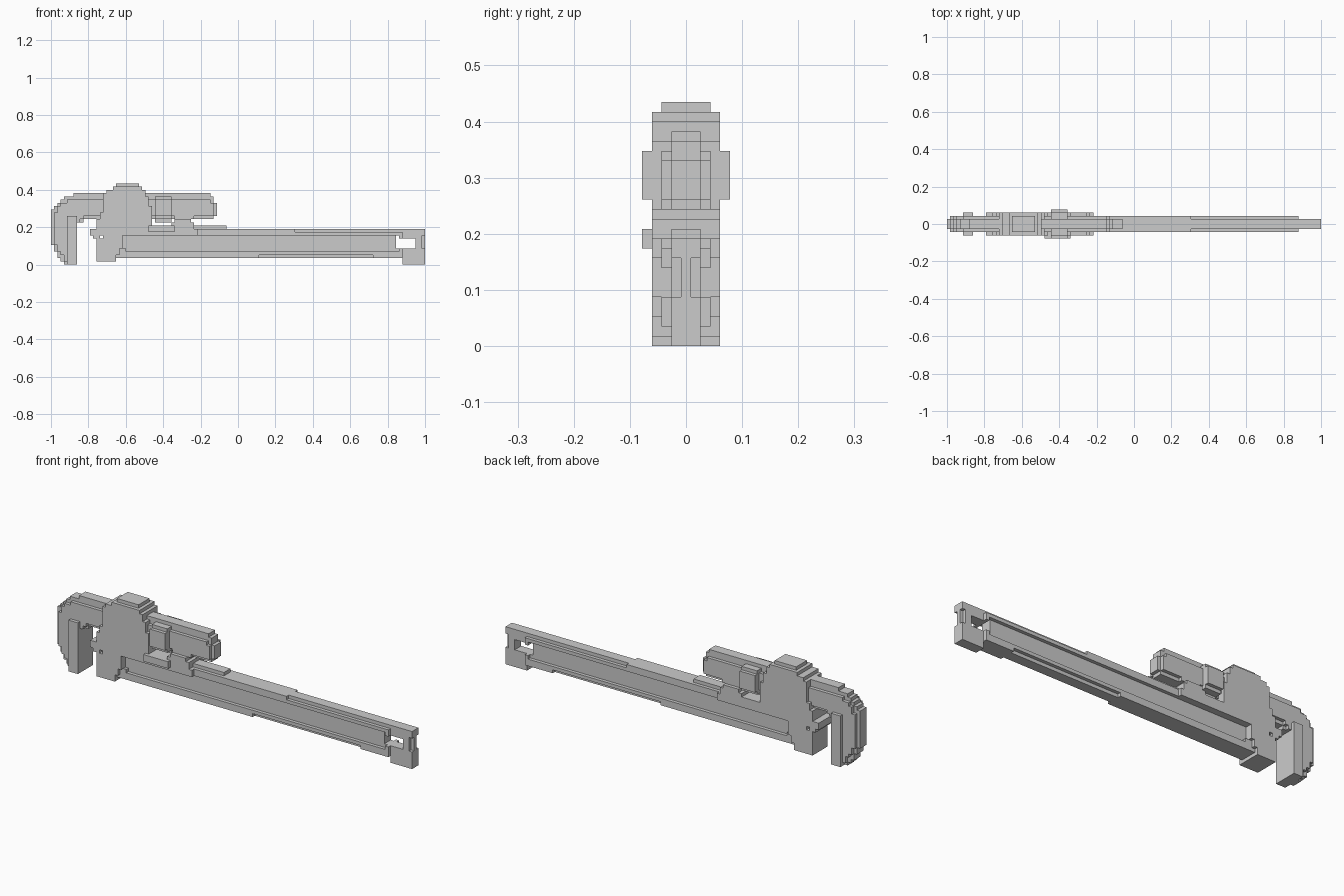
import bpy, bmesh

if "Cube" in bpy.data.objects:
    bpy.data.objects.remove(bpy.data.objects["Cube"])

P = 2 / 115          # block size
NX, NZ = 115, 25     # blocks along x and z


def inside(poly, x, z):
    hit = False
    for (x1, z1), (x2, z2) in zip(poly, poly[1:] + poly[:1]):
        if (z1 > z) != (z2 > z) and x < (x2 - x1) * (z - z1) / (z2 - z1) + x1:
            hit = not hit
    return hit


def rect(x1, x2, z1, z2):
    return [(x1, z1), (x2, z1), (x2, z2), (x1, z2)]


def blocky(name, layers, y_mid=0.0):
    """Paint (profile, half depth in blocks) layers in order on a grid; depth 0 cuts."""
    depth = {}
    for poly, h in layers:
        for i in range(NX):
            for k in range(NZ):
                if inside(poly, -1 + (i + .5) * P, (k + .5) * P):
                    depth[i, k] = h * P
    bm = bmesh.new()

    def quad(*pts):
        bm.faces.new([bm.verts.new((-1 + i * P, y_mid + y, k * P)) for i, y, k in pts])

    for (i, k), h in depth.items():
        if h == 0:
            continue
        ring = [(i, k), (i + 1, k), (i + 1, k + 1), (i, k + 1)]
        quad(*[(a, -h, b) for a, b in ring])
        quad(*[(a, h, b) for a, b in reversed(ring)])
        # walls wherever the neighbour is thinner
        for n, (di, dk) in enumerate([(0, -1), (1, 0), (0, 1), (-1, 0)]):
            low = depth.get((i + di, k + dk), 0)
            if low >= h:
                continue
            (a, b), (c, d) = ring[n], ring[(n + 1) % 4]
            for y1, y2 in ([(-h, h)] if low == 0 else [(-h, -low), (low, h)]):
                quad((a, y1, b), (a, y2, b), (c, y2, d), (c, y1, d))
    bmesh.ops.remove_doubles(bm, verts=bm.verts, dist=1e-5)
    bmesh.ops.recalc_face_normals(bm, faces=bm.faces)
    me = bpy.data.meshes.new(name)
    bm.to_mesh(me)
    bm.free()
    ob = bpy.data.objects.new(name, me)
    bpy.context.collection.objects.link(ob)
    return ob


# hook jaw with its long shank
hook = [(-1, .13), (-1, .28), (-.97, .32), (-.93, .36), (-.88, .374), (-.15, .374),
        (-.12, .335), (-.12, .26), (-.13, .244), (-.81, .244), (-.853, .22),
        (-.853, 0), (-.93, 0), (-.97, .06)]
hook_core = [(-.985, .14), (-.985, .27), (-.95, .32), (-.88, .353), (-.16, .353),
             (-.137, .33), (-.137, .26), (-.81, .26), (-.86, .22), (-.86, .02),
             (-.92, .02), (-.965, .08)]
blocky("hook_jaw", [(hook, 1.5), (hook_core, 2.5)])
blocky("hook_jaw_teeth", [(rect(-.917, -.853, 0, .261), 3.5)])

# housing around the shank, joined to the lower jaw block
dome = [(-.74, .19), (-.74, .26), (-.72, .28), (-.72, .37), (-.70, .40), (-.655, .417),
        (-.655, .436), (-.537, .436), (-.537, .417), (-.50, .40), (-.484, .365),
        (-.484, .32), (-.463, .31), (-.463, .19)]
blocky("housing", [(dome, 3.5), (rect(-.655, -.537, .417, .436), 2.5)])
head = [(-.79, .155), (-.79, .19), (-.755, .19), (-.755, .246), (-.735, .246),
        (-.48, .21), (-.48, .19), (-.22, .19), (-.22, .17), (-.61, .15),
        (-.63, .07), (-.655, .037), (-.655, .017), (-.76, .017), (-.76, .14)]
blocky("lower_jaw", [(head, 3.5), (rect(-.745, -.725, .143, .162), 0)])

# rear guide behind the nut
guide = [(-.48, .16), (-.48, .21), (-.37, .21), (-.34, .23), (-.34, .283),
         (-.29, .283), (-.275, .246), (-.235, .22), (-.222, .19), (-.222, .16)]
blocky("rear_guide", [(guide, 3.5), (rect(-.34, -.24, .246, .283), 2.5)])
blocky("front_boss", [(rect(-.47, -.345, .174, .209), 1)], -.0435 - P)

# round adjusting nut, stepped by height
blocky("adjusting_nut", [(rect(-.447, -.36, .226, .383), 1.5),
                         (rect(-.447, -.36, .243, .366), 3.5),
                         (rect(-.447, -.36, .261, .348), 4.5)])

# handle: I-beam section with a hanging hole
outline = [(-.66, .037), (-.66, .192), (.945, .192), (.98, .165), (1, .15),
           (1, .085), (.985, .053), (.955, .037)]
web = [(-.63, .09), (-.63, .158), (.86, .158), (.86, .075), (-.6, .075)]
hole = [(.84, .09), (.84, .14), (.86, .158), (.86, .144), (.95, .144),
        (.95, .09), (.87, .09)]
blocky("handle", [(outline, 2.5), (rect(.30, 1, .174, .192), 1.5),
                  (rect(.12, .72, .034, .053), 1.5), (rect(.87, 1, 0, .2), 1.5),
                  (web, 1.5), (hole, 0),
                  (rect(.98, 1, .08, .16), .5)])
blocky("handle_ridge", [(rect(-.24, -.067, .19, .209), 1.5)])
